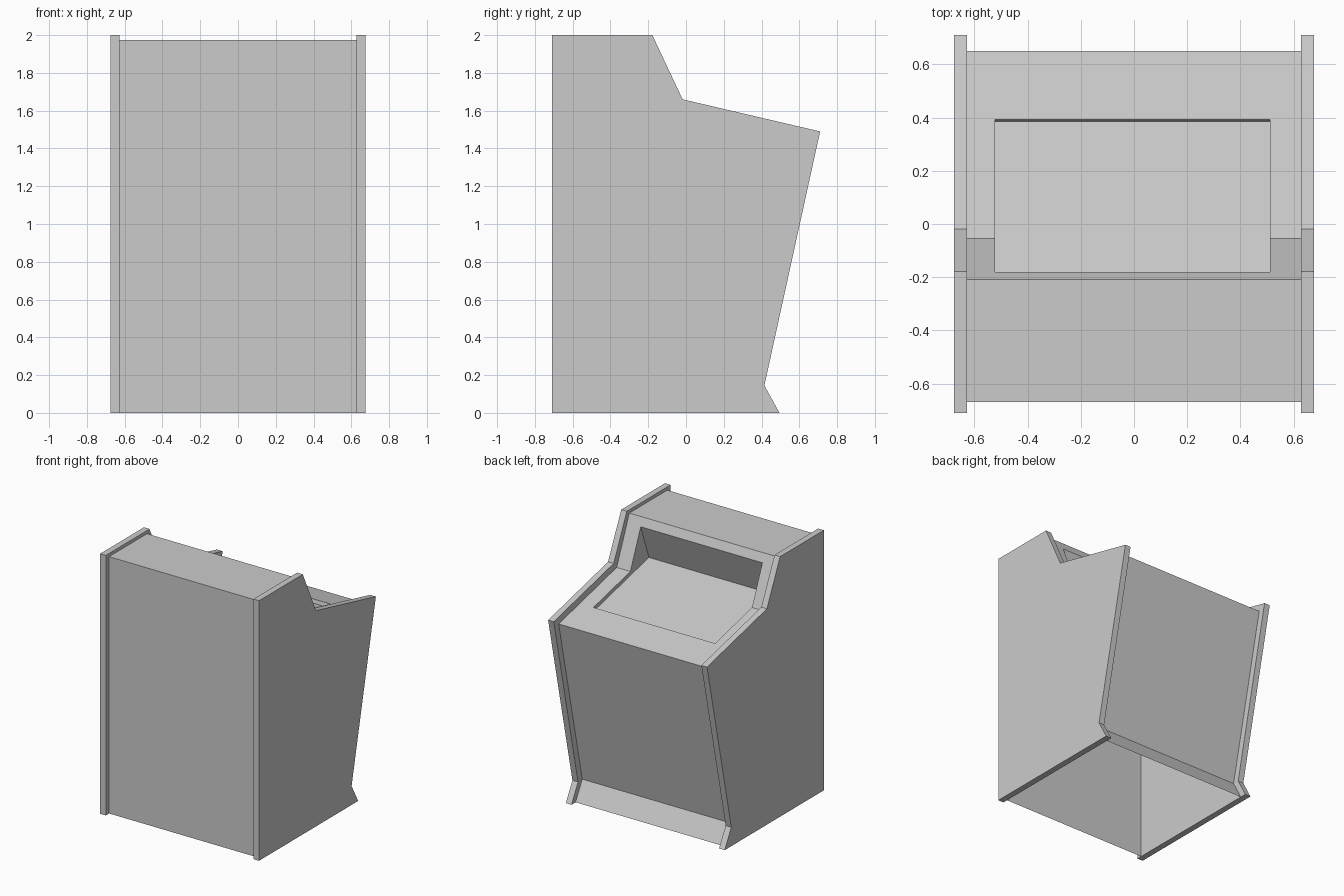
import bpy, bmesh

if "Cube" in bpy.data.objects:
    bpy.data.objects.remove(bpy.data.objects["Cube"])


def make_object(name, faces):
    """Build a mesh from polygons given as point lists, welding shared corners."""
    bm = bmesh.new()
    for pts in faces:
        bm.faces.new([bm.verts.new(p) for p in pts])
    bmesh.ops.remove_doubles(bm, verts=bm.verts, dist=0.0005)
    bmesh.ops.recalc_face_normals(bm, faces=bm.faces)
    mesh = bpy.data.meshes.new(name)
    bm.to_mesh(mesh)
    bm.free()
    obj = bpy.data.objects.new(name, mesh)
    bpy.context.collection.objects.link(obj)
    return obj


def strip(a, b, x0, x1):
    """Flat panel running from profile point a to b between two x positions."""
    return [(x0, *a), (x1, *a), (x1, *b), (x0, *b)]


def outline(profile, x):
    return [(x, y, z) for y, z in profile]


# Main dimensions
IN, OUT = 0.628, 0.676      # inner and outer x of the side panels
L, R = -0.523, 0.512        # screen opening in x

# Side panels: one cabinet outline with thickness, on both sides
side = [(-0.71, 0), (-0.71, 2), (-0.178, 2), (-0.018, 1.66),
        (0.71, 1.49), (0.415, 0.145), (0.495, 0)]
for name, s in (("left_side_panel", -1), ("right_side_panel", 1)):
    faces = [outline(side, s * IN), outline(side, s * OUT)]
    faces += [strip(a, b, s * IN, s * OUT)
              for a, b in zip(side, side[1:] + side[:1])]
    make_object(name, faces)

# Inset profile points of the sheet shell between the sides
back_low, back_top = (-0.67, 0), (-0.67, 1.975)
brow, crease = (-0.208, 1.975), (-0.055, 1.615)
tip, kick_top, kick_low = (0.65, 1.45), (0.364, 0.147), (0.445, 0)

# Screen opening: top edge on the upper slope, front edge on the deck
hole_top = (-0.181, 1.911)
hole_front = (0.393, 1.510)

# Plain shell panels (the cabinet is open underneath)
for name, a, b in (("rear_panel", back_low, back_top),
                   ("roof_panel", back_top, brow),
                   ("front_panel", tip, kick_top),
                   ("kick_panel", kick_top, kick_low)):
    make_object(name, [strip(a, b, -IN, IN)])

# Bezel wrapping over the crease around the opening
bezel = [strip(brow, hole_top, -IN, IN), strip(hole_front, tip, -IN, IN)]
for x0, x1 in ((-IN, L), (R, IN)):
    bezel += [strip(hole_top, crease, x0, x1), strip(crease, hole_front, x0, x1)]
make_object("screen_bezel", bezel)

# Recess: overhanging back, sunken floor, short front lip and side walls
floor_back, floor_front = (-0.28, 1.637), (0.386, 1.481)
wall = [hole_top, crease, hole_front, floor_front, floor_back]
recess = [strip(hole_top, floor_back, L, R),
          strip(floor_back, floor_front, L, R),
          strip(floor_front, hole_front, L, R),
          outline(wall, L), outline(wall, R)]
obj = make_object("screen_recess", recess)
obj.data.flip_normals()
